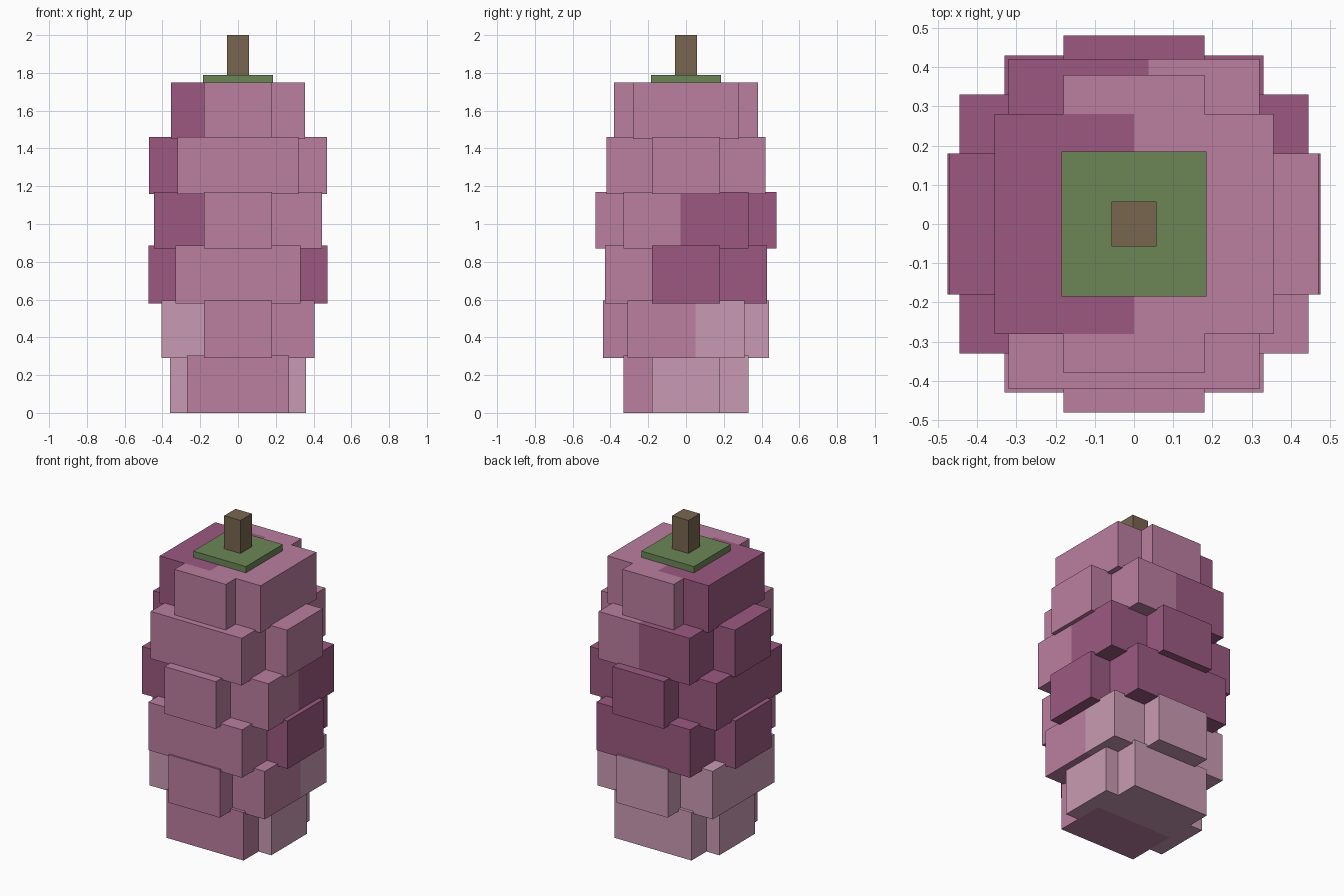
import bpy, bmesh

if "Cube" in bpy.data.objects:
    bpy.data.objects.remove(bpy.data.objects["Cube"])


def material(name, rgb):
    m = bpy.data.materials.new(name)
    lin = [((c / 255 + 0.055) / 1.055) ** 2.4 for c in rgb]
    m.diffuse_color = (*lin, 1)
    m.use_nodes = True
    m.node_tree.nodes["Principled BSDF"].inputs["Base Color"].default_value = m.diffuse_color
    return m


PINK = material("pink", (187, 126, 160))
PLUM = material("plum", (156, 89, 129))
PALE = material("pale_pink", (201, 155, 179))
GREEN = material("leaf_green", (108, 134, 86))
BROWN = material("stem_brown", (121, 102, 80))


def block(name, bars, z0, z1, mats, rule=lambda x, y: True, cuts=((), ())):
    """Prism over the union of centred bars (half x, half y); rule picks mats[0] or mats[1] per cell."""
    xs = sorted({s * b[0] for b in bars for s in (-1, 1)} | set(cuts[0]))
    ys = sorted({s * b[1] for b in bars for s in (-1, 1)} | set(cuts[1]))
    cells = {}
    for i in range(len(xs) - 1):
        for j in range(len(ys) - 1):
            cx, cy = (xs[i] + xs[i + 1]) / 2, (ys[j] + ys[j + 1]) / 2
            if any(abs(cx) < b[0] and abs(cy) < b[1] for b in bars):
                cells[i, j] = 0 if rule(cx, cy) else 1
    bm = bmesh.new()
    verts = {}

    def vert(i, j, k):
        if (i, j, k) not in verts:
            verts[i, j, k] = bm.verts.new((xs[i], ys[j], (z0, z1)[k]))
        return verts[i, j, k]

    for (i, j), mat in cells.items():
        ring = [(i, j), (i + 1, j), (i + 1, j + 1), (i, j + 1)]
        faces = [[vert(*p, 1) for p in ring], [vert(*p, 0) for p in reversed(ring)]]
        # outer walls only where there is no neighbouring cell
        for n, (di, dj) in enumerate(((0, -1), (1, 0), (0, 1), (-1, 0))):
            if (i + di, j + dj) not in cells:
                p, q = ring[n], ring[(n + 1) % 4]
                faces.append([vert(*p, 0), vert(*q, 0), vert(*q, 1), vert(*p, 1)])
        for f in faces:
            bm.faces.new(f).material_index = mat
    me = bpy.data.meshes.new(name)
    bm.to_mesh(me)
    bm.free()
    for m in mats:
        me.materials.append(m)
    bpy.context.collection.objects.link(bpy.data.objects.new(name, me))


# Cross-shaped body layers, bottom to top
block("body_layer_1", [(0.27, 0.33), (0.36, 0.18)], 0, 0.305, (PINK, PALE),
      lambda x, y: abs(x) < 0.27 and y < 0, ((), (0,)))
block("body_layer_2", [(0.18, 0.44), (0.405, 0.31)], 0.29, 0.595, (PINK, PALE),
      lambda x, y: y < -0.31 or (x > 0 and y < 0.05), ((0,), (0.05,)))
block("body_layer_3", [(0.33, 0.43), (0.475, 0.18)], 0.58, 0.885, (PINK, PLUM),
      lambda x, y: abs(x) < 0.33 and y < 0, ((), (0,)))
block("body_layer_4", [(0.18, 0.48), (0.445, 0.33)], 0.87, 1.17, (PINK, PLUM),
      lambda x, y: y < -0.33 or (x > 0 and y < -0.03), ((0,), (-0.03,)))
block("body_layer_5", [(0.32, 0.42), (0.47, 0.18)], 1.16, 1.46, (PINK, PLUM),
      lambda x, y: x > 0.037 or (x > -0.32 and y < 0), ((0.037,), (0,)))
block("body_layer_6", [(0.18, 0.38), (0.355, 0.28)], 1.45, 1.75, (PINK, PLUM),
      lambda x, y: abs(y) > 0.28 or x > 0, ((0,), ()))

# Leaf cap and stem
block("leaf_cap", [(0.185, 0.185)], 1.745, 1.79, (GREEN,))
block("stem", [(0.057, 0.057)], 1.78, 2.0, (BROWN,))
